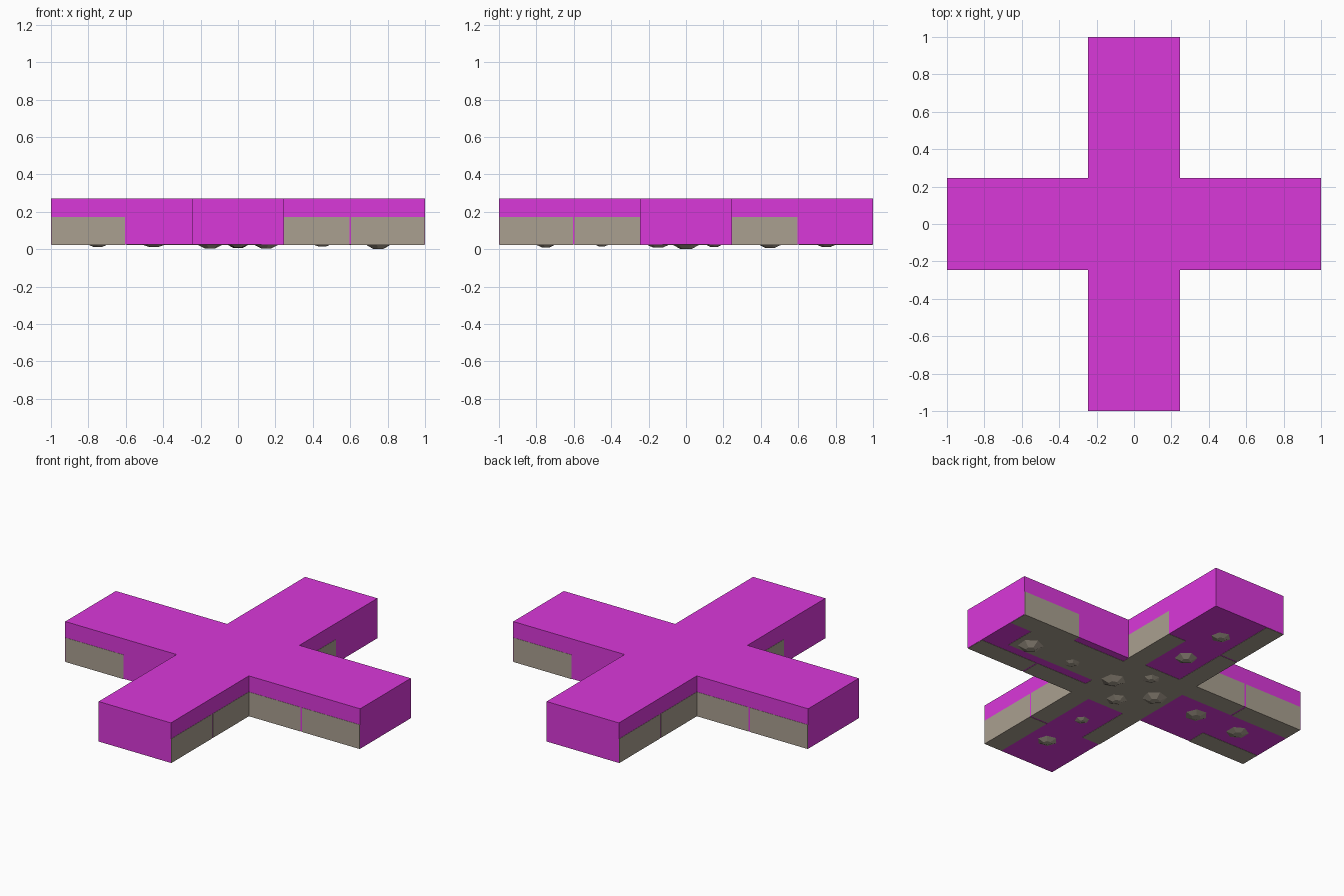
import bpy, math

if "Cube" in bpy.data.objects:
    bpy.data.objects.remove(bpy.data.objects["Cube"])

def material(name, rgb):
    m = bpy.data.materials.new(name)
    m.diffuse_color = (*rgb, 1)
    m.use_nodes = True
    m.node_tree.nodes["Principled BSDF"].inputs["Base Color"].default_value = m.diffuse_color
    return m

MAGENTA = material("magenta", (0.70, 0.04, 0.70))
STONE = material("stone", (0.40, 0.35, 0.28))
W, BOTTOM, TOP = 0.245, 0.025, 0.27   # arm half width, underside, top
E = 0.0015                            # how far stone shows through the shell

def box(name, lo, hi, mat):
    bpy.ops.mesh.primitive_cube_add(size=1, location=[(a + b) / 2 for a, b in zip(lo, hi)])
    o = bpy.context.object
    o.name = name
    o.scale = [b - a for a, b in zip(lo, hi)]
    bpy.ops.object.transform_apply(location=False, rotation=False, scale=True)
    o.data.materials.append(mat)
    return o

# Cross-shaped shell, extruded from one outline
quarter = [(1, -W), (1, W), (W, W)]
outline = []
for k in range(4):
    c, s = round(math.cos(k * math.pi / 2)), round(math.sin(k * math.pi / 2))
    outline += [(c * x - s * y, s * x + c * y) for x, y in quarter]
n = len(outline)
verts = [(x, y, z) for z in (BOTTOM, TOP) for x, y in outline]
faces = [tuple(reversed(range(n))), tuple(range(n, 2 * n))]
faces += [(i, (i + 1) % n, n + (i + 1) % n, n + i) for i in range(n)]
mesh = bpy.data.meshes.new("cross_shell")
mesh.from_pydata(verts, [], faces)
mesh.materials.append(MAGENTA)
bpy.context.collection.objects.link(bpy.data.objects.new("cross_shell", mesh))

# Stone wall blocks along both edges of each arm (inner and outer block)
INNER, OUTER = (W, 0.595), (0.605, 0.998)
THICK, WALL_TOP = 0.12, 0.172
walls = {0: {-1: (INNER, OUTER), 1: (OUTER,)},   # arm turn: {side: blocks}
         1: {1: (INNER, OUTER), -1: (INNER,)}}
for k in range(4):
    for side, blocks in walls[k % 2].items():
        for a, b in blocks:
            y0, y1 = sorted((side * (W + E), side * (W - THICK)))
            o = box("wall_block", (a, y0, BOTTOM - E), (b, y1, WALL_TOP), STONE)
            ang = k * math.pi / 2
            x, y, z = o.location
            o.location = (x * math.cos(ang) - y * math.sin(ang),
                          x * math.sin(ang) + y * math.cos(ang), z)
            o.rotation_euler.z = ang

# Stone floor at the crossing and along the right arm
box("floor_crossing", (-W, -W, BOTTOM - E), (W, W, 0.1), STONE)
box("floor_right_arm", (W, -0.07, BOTTOM - E), (0.85, 0.2, 0.1), STONE)

# Low six-sided cobbles below the floor: (x, y, radius, lowest point)
cobbles = [(-0.75, 0, 0.075, 0.012), (-0.45, 0, 0.075, 0.012), (-0.15, 0, 0.08, 0.004),
           (0.15, 0, 0.08, 0.004), (0.45, 0, 0.06, 0.015), (0.75, 0, 0.08, 0.0),
           (0, -0.75, 0.065, 0.010), (0, -0.45, 0.05, 0.015), (0, -0.15, 0.07, 0.008),
           (0, 0.15, 0.06, 0.012), (0, 0.45, 0.07, 0.006), (0, 0.75, 0.065, 0.012)]
for i, (x, y, r, low) in enumerate(cobbles):
    top = BOTTOM + 0.005
    bpy.ops.mesh.primitive_cone_add(vertices=6, radius1=r * 0.35, radius2=r * 1.05,
                                    depth=top - low, location=(x, y, (top + low) / 2),
                                    rotation=(0, 0, i * 0.4))
    o = bpy.context.object
    o.name = "cobble"
    o.data.materials.append(STONE)
